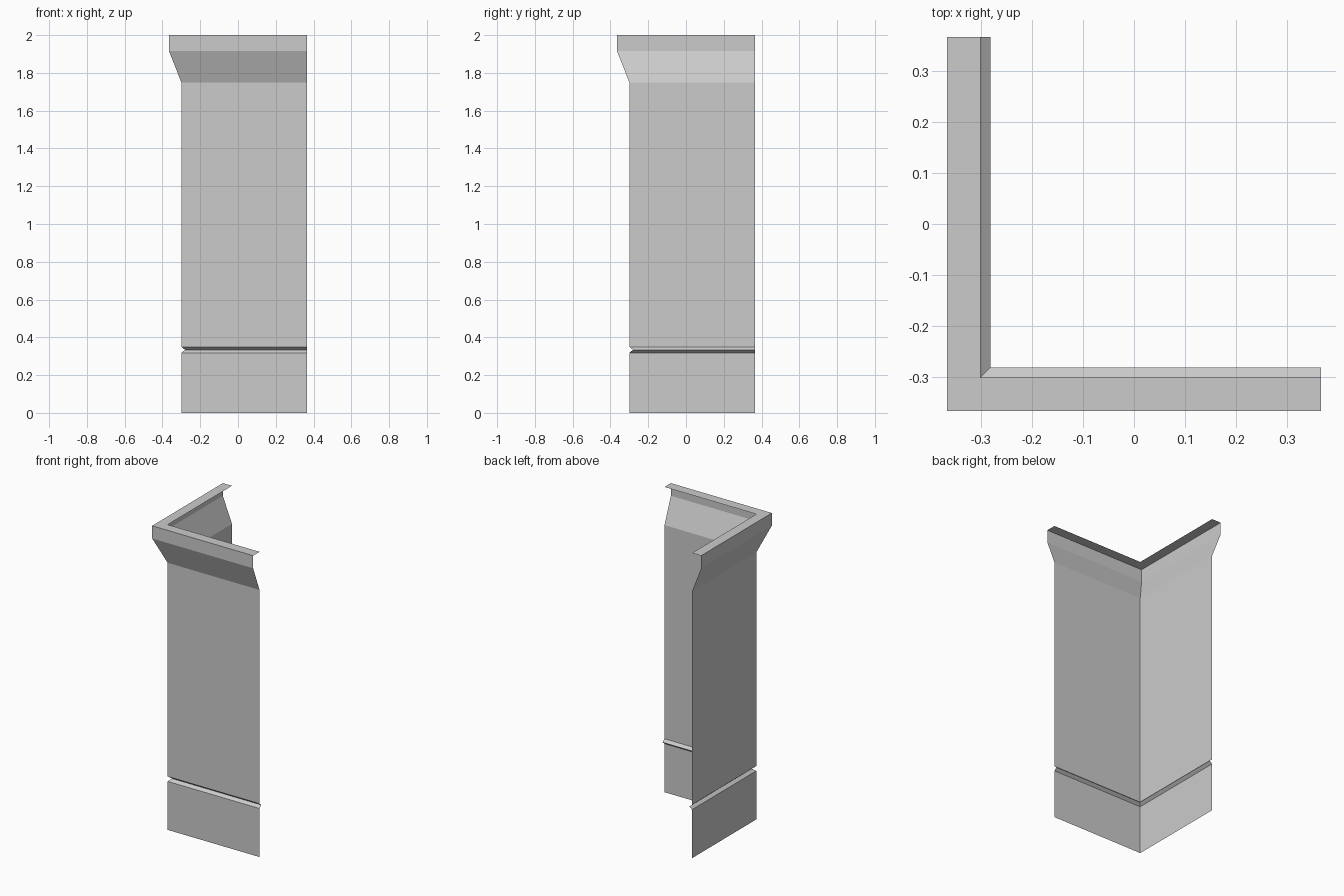
import bpy

if "Cube" in bpy.data.objects:
    bpy.data.objects.remove(bpy.data.objects["Cube"])

END = 0.366  # free end of both wings

# Wall cross-section: (distance of the face from centre, height)
SECTIONS = {
    "wall_base": [(0.30, 0.0), (0.30, 0.318)],
    "groove": [(0.30, 0.318), (0.281, 0.334), (0.30, 0.35)],
    "wall_panel": [(0.30, 0.35), (0.30, 1.75)],
    "flared_cap": [(0.30, 1.75), (0.366, 1.917), (0.366, 2.0), (0.30, 2.0)],
}


def corner_sweep(name, profile):
    """Sweep an open profile round the mitred corner, faces outward."""
    verts, faces = [], []
    for d, z in profile:
        verts += [(-d, END, z), (-d, -d, z), (END, -d, z)]
    for i in range(len(profile) - 1):
        for j in range(2):
            a = i * 3 + j
            faces.append((a, a + 1, a + 4, a + 3))
    mesh = bpy.data.meshes.new(name)
    mesh.from_pydata(verts, [], faces)
    mesh.update()
    obj = bpy.data.objects.new(name, mesh)
    bpy.context.collection.objects.link(obj)
    return obj


# Base, groove, main panel and flared cap with top lip
for part, section in SECTIONS.items():
    corner_sweep(part, section)
